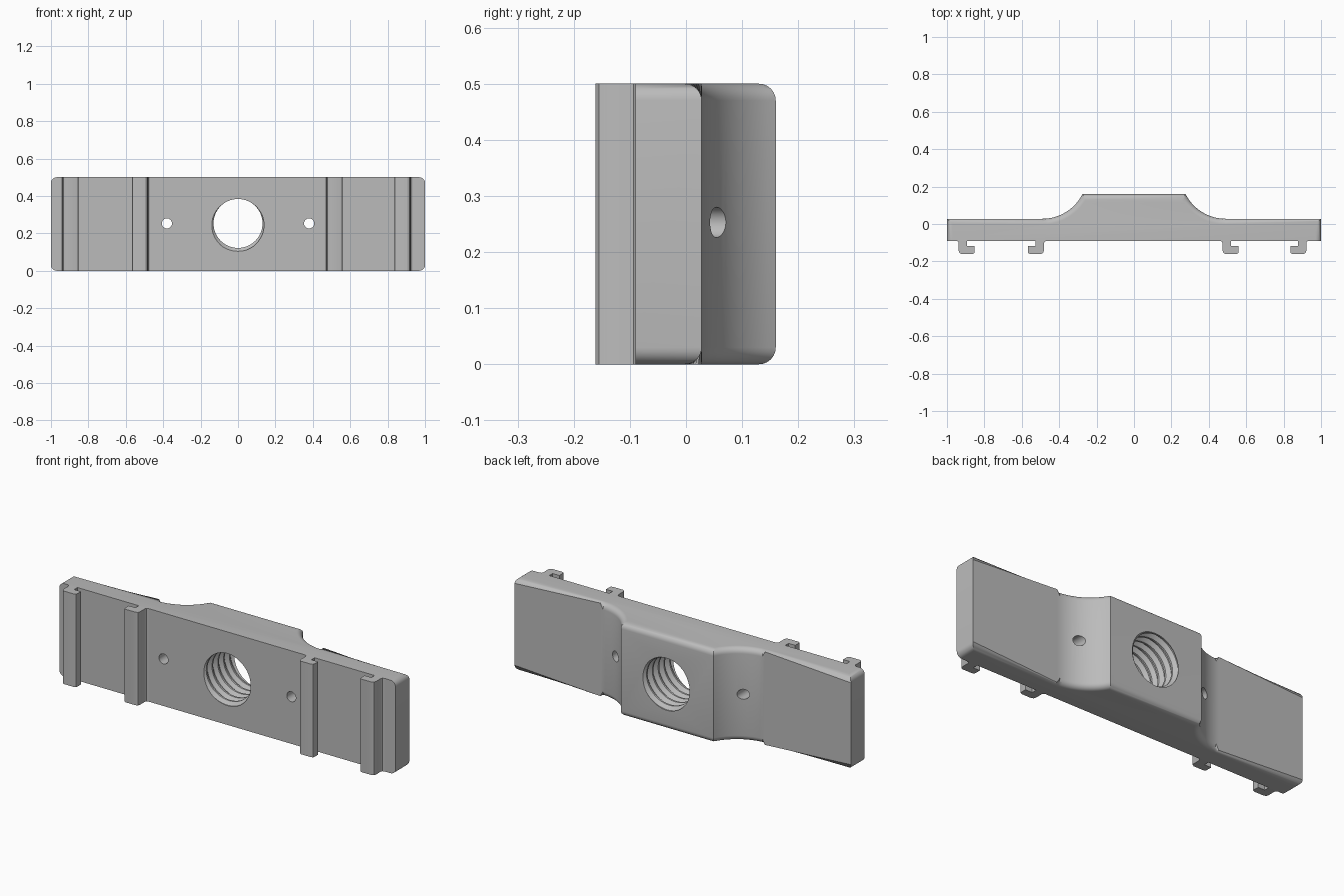
import bpy, bmesh, math

HEIGHT, MID = 0.5, 0.253
FRONT, BACK, CREST = -0.09, 0.028, 0.16

cube = bpy.data.objects.get("Cube")
if cube:
    bpy.data.objects.remove(cube)

grey = bpy.data.materials.new("plain grey")
grey.use_nodes = True
grey.diffuse_color = (0.5, 0.5, 0.5, 1)
grey.node_tree.nodes["Principled BSDF"].inputs["Base Color"].default_value = (0.5, 0.5, 0.5, 1)


def make_object(name, bm):
    bmesh.ops.recalc_face_normals(bm, faces=bm.faces[:])
    mesh = bpy.data.meshes.new(name)
    bm.to_mesh(mesh)
    bm.free()
    mesh.materials.append(grey)
    obj = bpy.data.objects.new(name, mesh)
    bpy.context.collection.objects.link(obj)
    return obj


def extrude_profile(points):
    """Extrude an x-y outline over the full height."""
    bm = bmesh.new()
    face = bm.faces.new([bm.verts.new((x, y, 0)) for x, y in points])
    grown = bmesh.ops.extrude_face_region(bm, geom=[face])["geom"]
    for v in grown:
        if isinstance(v, bmesh.types.BMVert):
            v.co.z = HEIGHT
    return bm


def smooth(obj):
    bpy.ops.object.select_all(action="DESELECT")
    obj.select_set(True)
    bpy.context.view_layer.objects.active = obj
    bpy.ops.object.shade_smooth_by_angle(angle=math.radians(28))


def cut(obj, cutter):
    cutter.hide_render = True
    mod = obj.modifiers.new("cut", "BOOLEAN")
    mod.operation, mod.solver, mod.object = "DIFFERENCE", "EXACT", cutter
    bpy.context.view_layer.update()
    graph = bpy.context.evaluated_depsgraph_get()
    mesh = bpy.data.meshes.new_from_object(obj.evaluated_get(graph))
    obj.modifiers.clear()
    obj.data = mesh
    bpy.data.objects.remove(cutter)


# Plate with a raised middle and concave shoulders
radius, arc_x = 0.24, 0.49
sweep = math.acos((radius - (CREST - BACK)) / radius)
shoulder = []
for i in range(17):
    a = sweep * i / 16
    shoulder.append((arc_x - radius * math.sin(a), BACK + radius * (1 - math.cos(a))))
half = [(1, FRONT), (1, BACK)] + shoulder
bm = extrude_profile(half + [(-x, y) for x, y in reversed(half)])
rounded = []
for e in bm.edges:
    a, b = (v.co for v in e.verts)
    on_front = max(a.y, b.y) < FRONT + 0.001
    if abs(a.z - b.z) < 0.001 and not on_front:
        rounded.append(e)
bmesh.ops.bevel(bm, geom=rounded, offset=0.03, offset_type="OFFSET", segments=6,
                profile=0.5, affect="EDGES", clamp_overlap=False)
plate = make_object("mounting_plate", bm)


# Threaded hole: helical cutter along y
def thread_cutter(minor=0.131, major=0.149, pitch=0.049, steps=64, turns=8):
    ridge = [(0, minor), (0.2, minor), (0.55, major), (0.7, major)]
    n = len(ridge)
    start = FRONT - 1.35 * pitch
    bm = bmesh.new()
    rows = []
    for k in range(turns * n):
        step, r = ridge[k % n]
        row = []
        for i in range(steps):
            a = 2 * math.pi * i / steps
            y = start + pitch * (k // n + step + i / steps)
            row.append(bm.verts.new((r * math.cos(a), y, MID + r * math.sin(a))))
        rows.append(row)
    last = len(rows) - n
    for k in range(last - 1):
        for i in range(steps):
            a, b = rows[k], rows[k + 1]
            if i < steps - 1:
                bm.faces.new((a[i], a[i + 1], b[i + 1], b[i]))
            else:
                bm.faces.new((a[i], rows[k + n][0], rows[k + n + 1][0], b[i]))
    # End caps fanned from the axis, following the step at the seam
    for k, y in ((0, start - pitch), (last - 1, start + turns * pitch + pitch)):
        tip = bm.verts.new((0, y, MID))
        rim = rows[k] + [rows[k + j][0] for j in range(n, 0, -1)]
        for i, v in enumerate(rim):
            bm.faces.new((v, rim[(i + 1) % len(rim)], tip))
    bmesh.ops.delete(bm, geom=[v for v in bm.verts if not v.link_faces], context="VERTS")
    return make_object("thread_cutter", bm)


cut(plate, thread_cutter())

# Small screw holes on each side
for side in (-1, 1):
    bpy.ops.mesh.primitive_cylinder_add(vertices=32, radius=0.027, depth=1,
                                        location=(side * 0.38, 0, MID),
                                        rotation=(math.pi / 2, 0, 0))
    cut(plate, bpy.context.object)
smooth(plate)

# Hooked rails on the front: distance from the stem's outer side, depth from plate
hook = [(-0.012, -0.002), (-0.012, 0), (-0.004, 0.004), (0, 0.012), (0, 0.054),
        (0.004, 0.065), (0.015, 0.071), (0.072, 0.071), (0.082, 0.067), (0.085, 0.06),
        (0.085, 0.028), (0.045, 0.028), (0.045, -0.002)]
rails = (("right_outer_rail", -0.937, 1), ("right_inner_rail", -0.482, -1),
         ("left_inner_rail", 0.474, 1), ("left_outer_rail", 0.921, -1))
for name, x, direction in rails:
    bm = extrude_profile([(x + direction * u, FRONT - v) for u, v in hook])
    smooth(make_object(name, bm))
